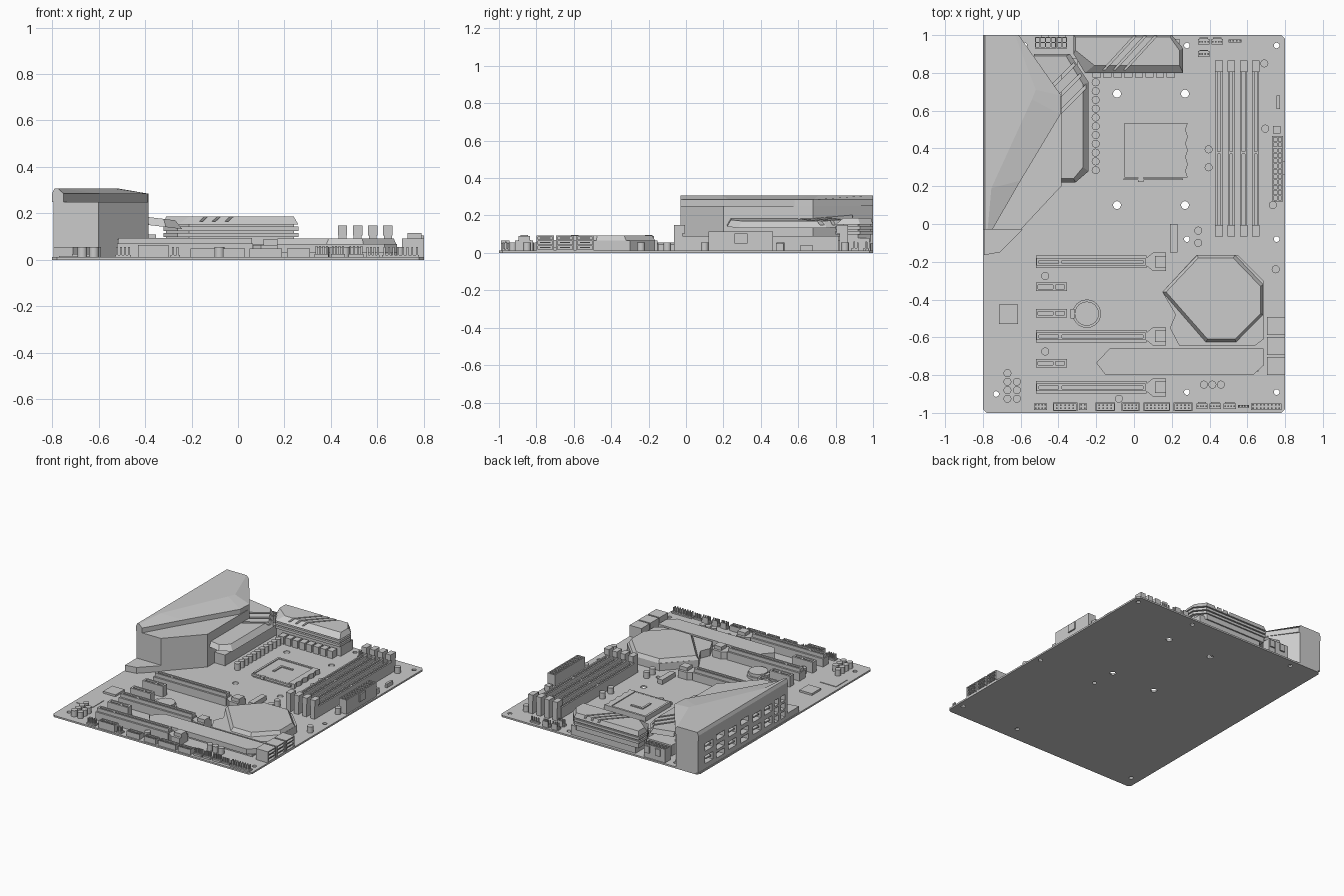
import bpy, bmesh, math

if "Cube" in bpy.data.objects:
    bpy.data.objects.remove(bpy.data.objects["Cube"])


class Part:
    """Collects simple solids into one named mesh object."""
    def __init__(self, name):
        self.name, self.bm = name, bmesh.new()

    def loft(self, low, z0, high, z1):
        n = len(low)
        a = [self.bm.verts.new((x, y, z0)) for x, y in low]
        b = [self.bm.verts.new((x, y, z1)) for x, y in high]
        self.bm.faces.new(a[::-1])
        self.bm.faces.new(b)
        for i in range(n):
            j = (i + 1) % n
            self.bm.faces.new((a[i], a[j], b[j], b[i]))
        return self

    def prism(self, pts, z0, z1):
        return self.loft(pts, z0, pts, z1)

    def box(self, x0, x1, y0, y1, z0, z1):
        return self.prism([(x0, y0), (x1, y0), (x1, y1), (x0, y1)], z0, z1)

    def cyl(self, x, y, r, z0, z1, n=16):
        return self.prism([(x + r * math.cos(t * math.tau / n), y + r * math.sin(t * math.tau / n))
                           for t in range(n)], z0, z1)

    def tray(self, x0, x1, y0, y1, z0, z1, t=.008, floor=.02):
        self.box(x0, x1, y0, y0 + t, z0, z1).box(x0, x1, y1 - t, y1, z0, z1)
        self.box(x0, x0 + t, y0 + t, y1 - t, z0, z1).box(x1 - t, x1, y0 + t, y1 - t, z0, z1)
        return self.box(x0 + t, x1 - t, y0 + t, y1 - t, z0, z0 + floor)

    def pins(self, x0, x1, y0, y1, nx, ny, z0, z1, r=.004):
        for i in range(nx):
            for j in range(ny):
                x = x0 + (x1 - x0) * (i + .5) / nx
                y = y0 + (y1 - y0) * (j + .5) / ny
                self.box(x - r, x + r, y - r, y + r, z0, z1)
        return self

    def done(self, smooth=False):
        bmesh.ops.recalc_face_normals(self.bm, faces=self.bm.faces)
        me = bpy.data.meshes.new(self.name)
        self.bm.to_mesh(me)
        self.bm.free()
        ob = bpy.data.objects.new(self.name, me)
        bpy.context.collection.objects.link(ob)
        if smooth:
            bpy.ops.object.select_all(action='DESELECT')
            ob.select_set(True)
            bpy.context.view_layer.objects.active = ob
            bpy.ops.object.shade_smooth_by_angle(angle=math.radians(35))
        return ob


def cut(ob, cutter_part):
    cutter = cutter_part.done()
    m = ob.modifiers.new("cut", 'BOOLEAN')
    m.operation, m.solver, m.object = 'DIFFERENCE', 'EXACT', cutter
    dg = bpy.context.evaluated_depsgraph_get()
    me = bpy.data.meshes.new_from_object(ob.evaluated_get(dg))
    ob.modifiers.clear()
    ob.data = me
    bpy.data.objects.remove(cutter)


T = .012  # board top

# Circuit board with mounting holes
c = .02
board = Part("circuit_board").prism([(-.8 + c, -1), (.8 - c, -1), (.8, -1 + c), (.8, 1 - c), (.8 - c, 1),
                                     (-.8 + c, 1), (-.8, 1 - c), (-.8, -1 + c)], 0, T).done()
holes = Part("hole_cutter")
for x, y in [(-.58, .945), (.28, .945), (.755, .945), (.28, -.08), (.755, -.08), (-.73, -.9), (.28, -.89), (.755, -.89)]:
    holes.cyl(x, y, .015, -.1, .1)
for x in (-.09, .27):
    for y in (.1, .69):
        holes.cyl(x, y, .021, -.1, .1)
cut(board, holes)

# Rear port shroud: body, raised faceted hood, low foot
body = Part("port_shroud_body").prism([(-.795, -.03), (-.6, -.03), (-.385, .2), (-.385, .68), (-.62, 1), (-.795, 1)], T, .25).done()
ports = Part("port_cutter")
for i, y in enumerate((.87, .74, .6, .46, .32, .19)):
    for z in (.04, .1, .17) if i in (1, 3) else (.05, .14):
        ports.box(-.85, -.75, y - .045, y + .045, z, z + (.04 if i in (1, 3) else .055))
for y in (.02, .095):
    for z in (.04, .1, .16):
        ports.box(-.85, -.76, y - .022, y + .022, z, z + .044)
cut(body, ports)
low = [(-.8, -.03), (-.75, -.03), (-.6, .23), (-.39, .58), (-.385, .68), (-.61, 1), (-.8, 1)]
high = [(-.79, -.03), (-.775, -.03), (-.755, .19), (-.54, .66), (-.52, .71), (-.63, 1), (-.79, 1)]
Part("port_shroud_hood").prism(low, .25, .285).loft(low, .285, high, .308).done()
Part("port_shroud_foot").prism([(-.795, -.165), (-.71, -.15), (-.59, -.03), (-.795, -.03)], T, .055).done()
tongues = Part("port_tongues")
for y in (.87, .6, .32, .19):
    for z in (.075, .165):
        tongues.box(-.79, -.75, y - .03, y + .03, z, z + .01)
tongues.done()

# Finned voltage-regulator heatsinks
left = [(-.53, .9), (-.34, .9), (-.24, .75), (-.24, .28), (-.31, .22), (-.39, .22), (-.53, .4)]
left_in = [(-.53, .89), (-.36, .89), (-.27, .74), (-.27, .3), (-.32, .24), (-.39, .24), (-.53, .41)]
top = [(-.32, 1), (.2, 1), (.26, .93), (.26, .8), (-.26, .8), (-.32, .9)]
top_in = [(-.31, .99), (.19, .99), (.24, .92), (.24, .84), (-.21, .84), (-.31, .92)]
for name, pts, core, shear in (("left_heatsink", left, left_in, .12), ("top_heatsink", top, top_in, 0)):
    p = Part(name).prism(core, .06, .16)
    for k in range(3):
        z = .098 + k * .027
        if k < 2:
            p.prism(pts, z, z + .018)
        else:
            p.loft(pts, z, core, .186)
    for v in p.bm.verts:
        v.co.z -= shear * (v.co.x + .4)
    ob = p.done()
    g = Part("groove_cutter")
    for k in range(3):
        if shear:
            y = .52 + k * .09
            g.prism([(-.45, y), (-.2, y + .25), (-.2, y + .275), (-.45, y + .025)], .15, .25)
        else:
            x = -.2 + k * .055
            g.prism([(x, .78), (x + .015, .78), (x + .235, 1.02), (x + .22, 1.02)], .165, .25)
    cut(ob, g)
Part("heatsink_bases").box(-.5, -.3, .28, .88, T, .09).box(-.28, .24, .84, .98, T, .08).done()

# Power chokes beside the heatsinks
Part("round_chokes").done()
bpy.data.objects.remove(bpy.data.objects["round_chokes"])
ch = Part("choke_column")
for i in range(11):
    ch.cyl(-.203, .285 + i * .0465, .021, T, .06)
ch.done(True)
ch = Part("choke_row")
for i in range(8):
    ch.box(-.22 + i * .056, -.176 + i * .056, .775, .83, T, .065)
ch.done()

# Processor socket: frame, lid, scalloped edge, lever
s = Part("processor_socket").box(-.05, .235, .245, .535, T, .04)
edge = [(.235, .245)] + [(.285 - .012 * (i % 2), .245 + i * .29 / 8) for i in range(9)] + [(.235, .535)]
s.prism(edge, T, .046).box(-.05, .235, .52, .535, .04, .046).box(-.05, -.035, .245, .52, .04, .046)
s.box(.04, .055, .34, .44, .04, .047).box(.055, .14, .425, .44, .04, .047)
s.box(-.055, .26, .232, .242, .025, .04).box(.02, .05, .222, .245, .025, .045)
s.done()

# Memory slots with end latches
ram = Part("memory_slots")
latch = Part("memory_latches")
for x in (.45, .515, .58, .645):
    ram.tray(x - .018, x + .018, -.02, .815, T, .09, .011, .05)
    ram.box(x - .007, x + .007, .37, .385, .06, .088)
    for y, d in ((-.065, 1), (.865, -1)):
        ya, yb = sorted((y, y + d * .045))
        latch.box(x - .017, x + .017, ya, yb, T, .105)
        ya, yb = sorted((y, y + d * .06))
        latch.box(x - .02, x + .02, ya, yb, .105, .148)
ram.done()
latch.done()

# Expansion slots, long with a latch and short
slot = Part("expansion_slots")
clip = Part("expansion_latches")
for y in (-.2, -.595, -.865):
    slot.tray(-.52, .065, y - .033, y + .033, T, .07, .016, .045)
    slot.tray(-.515, .06, y - .02, y + .02, .05, .095, .012, .02)
    slot.box(-.40, -.38, y - .01, y + .01, .05, .092)
    clip.prism([(.065, y - .02), (.1, y - .048), (.17, y - .048), (.17, y + .048), (.1, y + .048), (.065, y + .02)], T, .065)
    clip.box(.11, .17, y - .03, y + .03, .065, .09)
for y in (-.333, -.473, -.737):
    slot.tray(-.52, -.355, y - .023, y + .023, T, .09, .013, .045)
    slot.box(-.43, -.415, y - .011, y + .011, .05, .088)
slot.done()
clip.done()

# Coin battery in its holder
Part("coin_battery").cyl(-.25, -.475, .075, T, .03, 32).cyl(-.25, -.475, .064, .03, .052, 32).box(
    -.335, -.315, -.5, -.45, T, .045).done(True)

# Chipset and storage heatsinks
Part("chipset_heatsink").prism([(.15, -.36), (.33, -.165), (.55, -.165), (.685, -.3), (.685, -.61), (.64, -.645),
                               (.24, -.645), (.19, -.55), (.22, -.48)], T, .065).loft(
    [(.15, -.36), (.335, -.165), (.535, -.165), (.683, -.32), (.683, -.48), (.54, -.625), (.38, -.625)], .065,
    [(.17, -.36), (.34, -.18), (.525, -.18), (.67, -.33), (.67, -.475), (.535, -.61), (.39, -.61)], .092).done()
Part("storage_heatsink").prism([(-.2, -.735), (-.13, -.66), (.685, -.66), (.685, -.75), (.63, -.8), (-.15, -.8)], .03, .068).box(
    -.1, .66, -.78, -.68, T, .03).done()

# Stacked drive ports opening to the right
sata = Part("drive_ports")
for i in range(3):
    y = -.8 + i * .106
    for z in (.012, .038, .064, .086):
        sata.box(.705, .8, y, y + .095, z, z + .007)
    sata.box(.705, .735, y, y + .095, T, .09)
    for yy in (y, y + .087):
        sata.box(.735, .8, yy, yy + .008, T, .09)
    for z in (.027, .053, .078):
        sata.box(.735, .79, y + .02, y + .075, z, z + .005)
sata.done()

# Power connectors: main on the right edge, processor at the back
pw = Part("power_connectors").box(.73, .79, .12, .465, T, .04)
for i in range(13):
    y = .12 + i * .0281
    pw.box(.73, .79, y, y + .008, .04, .115)
for x in (.73, .756, .782):
    pw.box(x, x + .008, .12, .465, .04, .115)
pw.box(.79, .8, .26, .33, .05, .105)
for x0, n in ((-.525, 4), (-.41, 2)):
    w = n * .028
    pw.tray(x0, x0 + w, .93, .99, T, .11, .006, .04)
    for i in range(1, n):
        pw.box(x0 + i * .028 - .003, x0 + i * .028 + .003, .936, .984, .04, .11)
    pw.box(x0 + .006, x0 + w - .006, .957, .963, .04, .11)
    pw.box(x0 + w / 2 - .02, x0 + w / 2 + .02, .99, 1, .05, .1)
pw.done()

# Pin headers along the edges
hd = Part("edge_headers")
for a, b, h in ((-.43, -.3, .065), (-.205, -.1, .05), (-.065, .03, .05), (.05, .19, .05), (.21, .31, .05)):
    hd.tray(a, b, -.99, -.945, T, h, .006, .012)
    hd.pins(a + .01, b - .01, -.984, -.951, round((b - a) / .024), 2, .024, h - .004)
for a, b, y in ((.33, .39, -.98), (.4, .46, -.98), (.475, .54, -.98), (.34, .4, .95), (.41, .47, .95), (.34, .4, .885)):
    hd.box(a, b, y, y + .03, T, .026).box(a + .008, b - .008, y + .03, y + .037, T, .055)
    hd.pins(a, b, y, y + .03, 4, 1, .026, .06)
for a, b, n, m, y in ((-.53, -.46, 4, 2, -.985), (-.29, -.25, 2, 2, -.985), (.55, .61, 4, 1, -.975), (.62, .78, 8, 2, -.985), (.5, .57, 4, 1, .96)):
    hd.box(a, b, y, y + .018 * m, T, .022).pins(a, b, y, y + .018 * m, n, m, .022, .055)
hd.box(.755, .772, .61, .68, T, .04).box(.735, .775, .48, .52, T, .05).box(.19, .23, -.15, 0, T, .045)
hd.done()

# Capacitors
cap = Part("capacitors")
for x, y in [(.69, .85), (.695, .505), (.735, .1), (.75, -.24), (.395, .395), (.395, .3), (.34, -.035), (.34, -.1),
             (-.47, -.275), (-.47, -.675), (-.08, -.925), (.37, -.85), (.415, -.85), (.46, -.85), (-.67, -.79)] + [
             (x, y) for x in (-.67, -.62) for y in (-.835, -.88, -.925)]:
    cap.cyl(x, y, .021, T, .056)
cap.done(True)

# Flat chips
Part("controller_chips").box(-.715, -.615, -.53, -.425, T, .026).box(-.77, -.64, -.755, -.625, T, .016).done()
